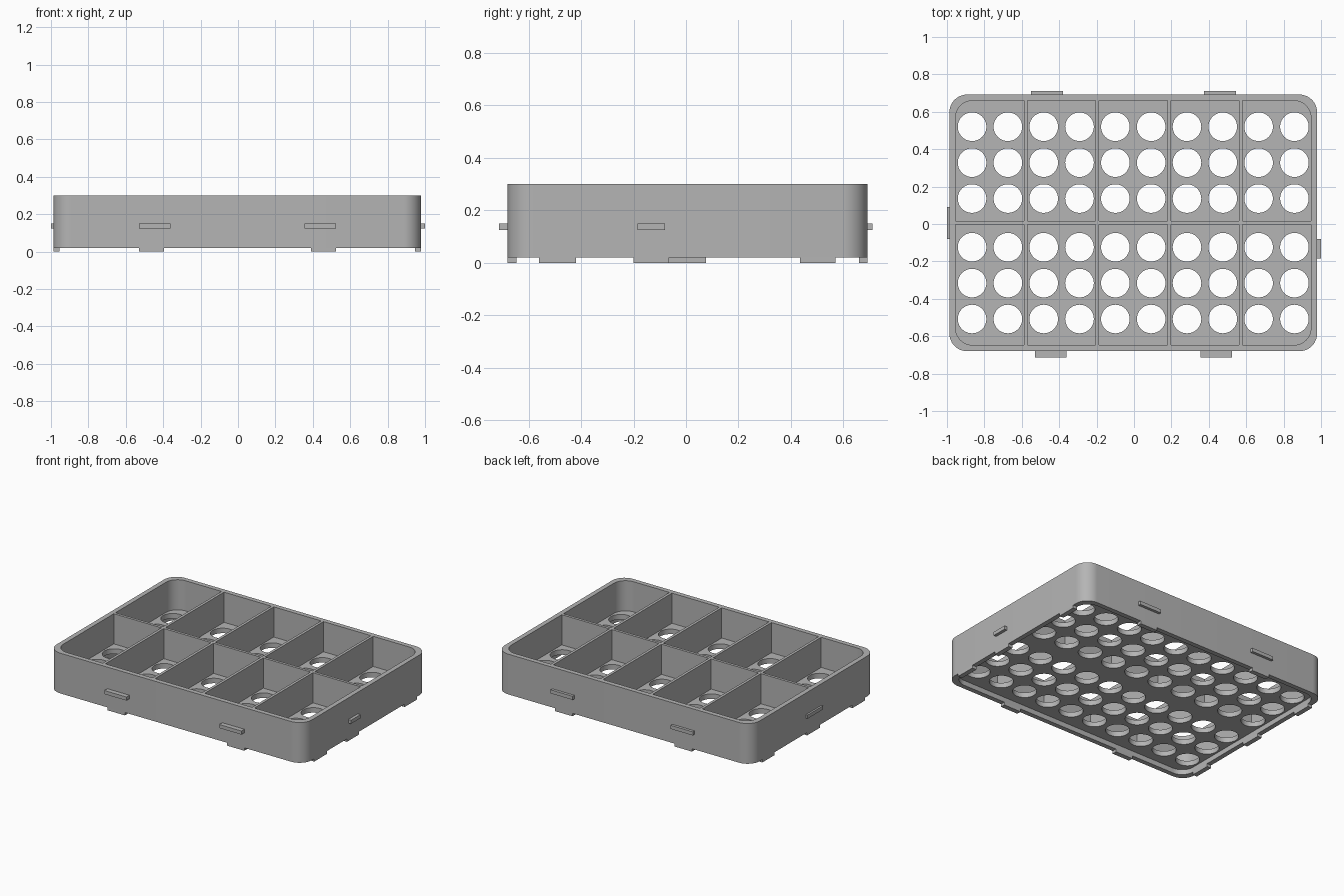
import bpy
import bmesh
from math import cos, sin, pi, radians

if "Cube" in bpy.data.objects:
    bpy.data.objects.remove(bpy.data.objects["Cube"], do_unlink=True)

grey = bpy.data.materials.new("plain grey")
grey.use_nodes = True
colour = (0.46, 0.46, 0.46, 1)
grey.diffuse_color = colour
grey.node_tree.nodes["Principled BSDF"].inputs["Base Color"].default_value = colour

# Tray centre, half sizes, wall and levels
CX, CY = -0.004, 0.006
HX, HY = 0.983, 0.686
WALL = 0.033
RIM, BASE = 0.30, 0.02
FLOOR_LOW, FLOOR_TOP = 0.055, 0.09


def circle(x, y, r, n=40):
    return [(x + r * cos(2 * pi * i / n), y + r * sin(2 * pi * i / n)) for i in range(n)]


def rounded_rect(inset, r, n=12):
    pts = []
    for k, (sx, sy) in enumerate([(1, 1), (-1, 1), (-1, -1), (1, -1)]):
        ox, oy = CX + sx * (HX - inset - r), CY + sy * (HY - inset - r)
        for i in range(n + 1):
            a = pi / 2 * (k + i / n)
            pts.append((ox + r * cos(a), oy + r * sin(a)))
    return pts


def finish(name, bm):
    bmesh.ops.recalc_face_normals(bm, faces=bm.faces)
    mesh = bpy.data.meshes.new(name)
    bm.to_mesh(mesh)
    bm.free()
    mesh.materials.append(grey)
    obj = bpy.data.objects.new(name, mesh)
    bpy.context.collection.objects.link(obj)
    return obj


def plate(name, loops, z0, z1):
    """Filled outline with holes, extruded between two heights."""
    curve = bpy.data.curves.new(name + " outline", "CURVE")
    curve.dimensions = "2D"
    curve.fill_mode = "BOTH"
    curve.extrude = (z1 - z0) / 2
    for loop in loops:
        spline = curve.splines.new("POLY")
        spline.points.add(len(loop) - 1)
        for p, (x, y) in zip(spline.points, loop):
            p.co = (x, y, 0, 1)
        spline.use_cyclic_u = True
    tmp = bpy.data.objects.new(name + " outline", curve)
    bpy.context.collection.objects.link(tmp)
    bpy.context.view_layer.update()
    filled = bpy.data.meshes.new_from_object(
        tmp.evaluated_get(bpy.context.evaluated_depsgraph_get()))
    bpy.data.objects.remove(tmp, do_unlink=True)
    bm = bmesh.new()
    bm.from_mesh(filled)
    bmesh.ops.remove_doubles(bm, verts=bm.verts, dist=1e-5)
    bmesh.ops.translate(bm, verts=bm.verts, vec=(0, 0, (z0 + z1) / 2))
    obj = finish(name, bm)
    bpy.ops.object.select_all(action="DESELECT")
    obj.select_set(True)
    bpy.context.view_layer.objects.active = obj
    bpy.ops.object.shade_smooth_by_angle(angle=radians(30))
    return obj


def box(name, x0, x1, y0, y1, z0, z1):
    bm = bmesh.new()
    bmesh.ops.create_cube(bm, size=1)
    for v in bm.verts:
        v.co.x = x1 if v.co.x > 0 else x0
        v.co.y = y1 if v.co.y > 0 else y0
        v.co.z = z1 if v.co.z > 0 else z0
    return finish(name, bm)


# Outer wall
plate("outer_wall", [rounded_rect(0, 0.095), rounded_rect(WALL, 0.09)], BASE, RIM)

# Floor with round holes
holes = [circle(CX + 0.1915 * (i - 4.5), CY + s * d, 0.0765)
         for i in range(10) for s in (-1, 1) for d in (0.13, 0.322, 0.514)]
plate("floor", [rounded_rect(WALL - 0.01, 0.1)] + holes, FLOOR_LOW, FLOOR_TOP)

# Dividers
T = 0.0095
IX, IY = HX - WALL, HY - WALL
box("long_divider", CX - IX, CX + IX, CY - T, CY + T, FLOOR_TOP, RIM)
for i in range(4):
    x = CX + 0.383 * (i - 1.5)
    box(f"cross_divider_{i + 1}", x - T, x + T, CY - IY, CY + IY, FLOOR_TOP, RIM)

# Tray edges
X0, X1, Y0, Y1 = CX - HX, CX + HX, CY - HY, CY + HY

# Feet under the wall
for x0, x1 in [(-0.53, -0.395), (0.39, 0.525)]:
    box("front_foot", x0, x1, Y0, Y0 + WALL, 0, BASE)
    box("back_foot", x0, x1, Y1 - WALL, Y1, 0, BASE)
for y0, y1 in [(-0.56, -0.42), (0.435, 0.57)]:
    box("left_foot", X1 - WALL, X1, y0, y1, 0, BASE)
    box("right_foot", X0, X0 + WALL, y0, y1, 0, BASE)
box("left_middle_foot", X1 - WALL, X1, -0.2, -0.065, 0, BASE)
box("right_middle_foot", X0, X0 + WALL, -0.065, 0.077, 0, BASE)

# Tabs on the wall
TAB = (0.125, 0.15)
for x0, x1 in [(-0.53, -0.36), (0.355, 0.525)]:
    box("front_tab", x0, x1, -0.713, Y0 + 0.01, *TAB)
for x0, x1 in [(-0.55, -0.38), (0.375, 0.545)]:
    box("back_tab", x0, x1, Y1 - 0.01, 0.711, *TAB)
box("left_tab", X1 - 0.01, 1.0, -0.185, -0.08, *TAB)
box("right_tab", -1.0, X0 + 0.01, -0.08, 0.092, *TAB)
